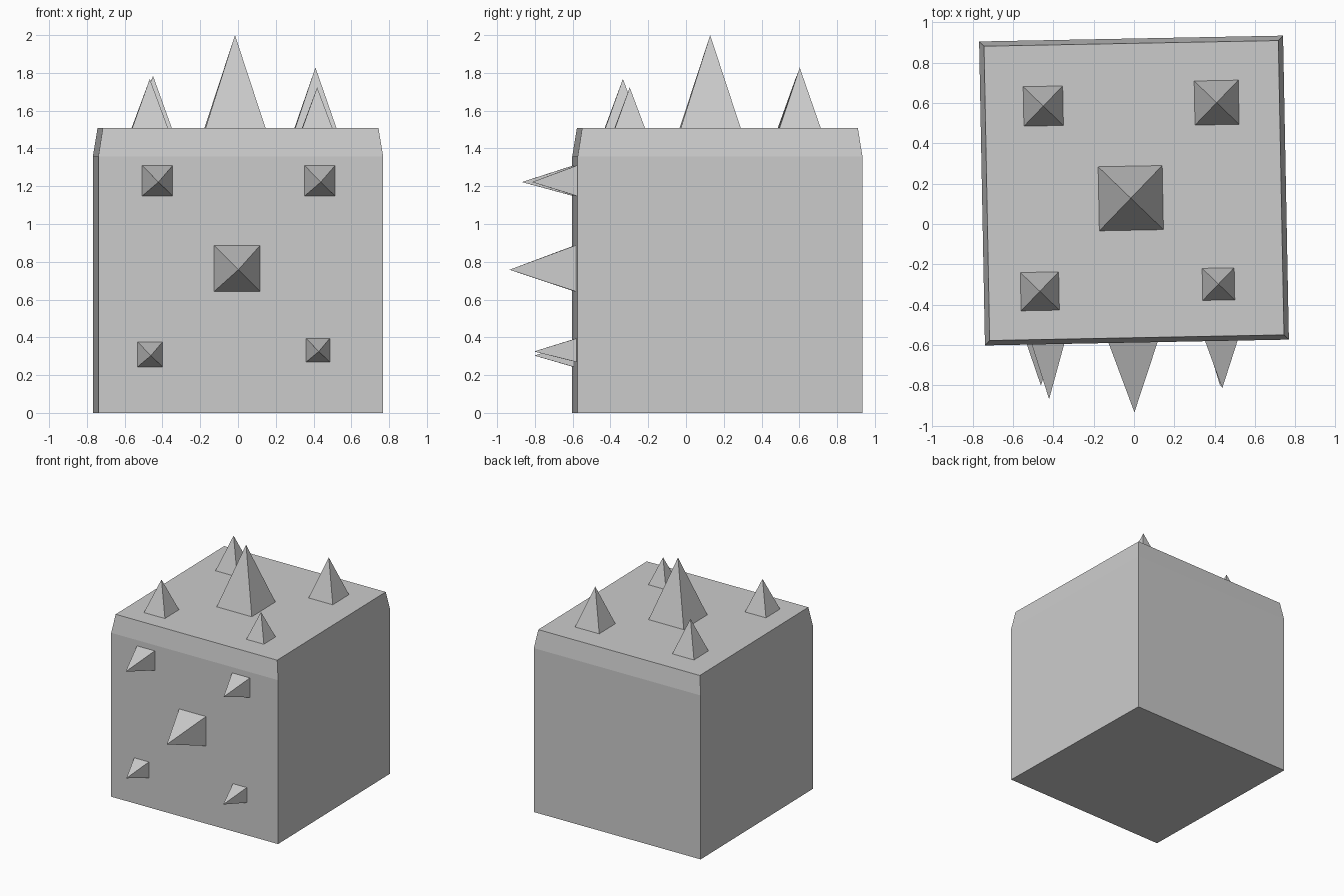
import bpy, bmesh, math
from mathutils import Vector

if "Cube" in bpy.data.objects:
    bpy.data.objects.remove(bpy.data.objects["Cube"])

ANGLE = math.radians(1.1)
SIDE, TOP, SHOULDER, INSET = 1.508, 1.507, 1.357, 0.024
CENTRE = Vector((0, 0.166, 0))
RIGHT = Vector((math.cos(ANGLE), math.sin(ANGLE), 0))
BACK = Vector((-math.sin(ANGLE), math.cos(ANGLE), 0))
UP = Vector((0, 0, 1))


def finish(name, bm):
    bmesh.ops.recalc_face_normals(bm, faces=bm.faces)
    mesh = bpy.data.meshes.new(name)
    bm.to_mesh(mesh)
    bm.free()
    obj = bpy.data.objects.new(name, mesh)
    bpy.context.collection.objects.link(obj)


def square(bm, centre, u, v, size):
    h = size / 2
    return [bm.verts.new(centre + u * (a * h) + v * (b * h))
            for a, b in ((-1, -1), (1, -1), (1, 1), (-1, 1))]


def spike(name, base, apex, u, v, size):
    bm = bmesh.new()
    ring = square(bm, base, u, v, size)
    tip = bm.verts.new(apex)
    bm.faces.new(ring)
    for i in range(4):
        bm.faces.new((ring[i], ring[(i + 1) % 4], tip))
    finish(name, bm)


# Block with a slightly tapered upper rim
bm = bmesh.new()
rings = [square(bm, CENTRE + UP * z, RIGHT, BACK, s)
         for z, s in ((0, SIDE), (SHOULDER, SIDE), (TOP, SIDE - 2 * INSET))]
bm.faces.new(rings[0])
bm.faces.new(rings[-1])
for lo, hi in zip(rings, rings[1:]):
    for i in range(4):
        j = (i + 1) % 4
        bm.faces.new((lo[i], lo[j], hi[j], hi[i]))
finish("block", bm)

# Spikes on the top: x, y, base size, tip height
for i, (x, y, size, tip) in enumerate((
        (-0.016, 0.128, 0.318, 2.0),
        (-0.45, 0.585, 0.196, 1.785),
        (0.41, 0.602, 0.219, 1.828),
        (-0.467, -0.334, 0.19, 1.768),
        (0.419, -0.298, 0.159, 1.723))):
    spike(f"top_spike_{i + 1}", Vector((x, y, TOP)), Vector((x, y, tip)),
          RIGHT, BACK, size)

# Spikes on the front: offset across, height, base size, length
for i, (across, z, size, length) in enumerate((
        (-0.019, 0.765, 0.243, 0.346),
        (-0.441, 1.229, 0.161, 0.273),
        (0.419, 1.229, 0.161, 0.235),
        (-0.48, 0.31, 0.132, 0.205),
        (0.409, 0.332, 0.125, 0.225))):
    base = CENTRE - BACK * (SIDE / 2) + RIGHT * across + UP * z
    spike(f"front_spike_{i + 1}", base, base - BACK * length - UP * 0.007,
          RIGHT, UP, size)
